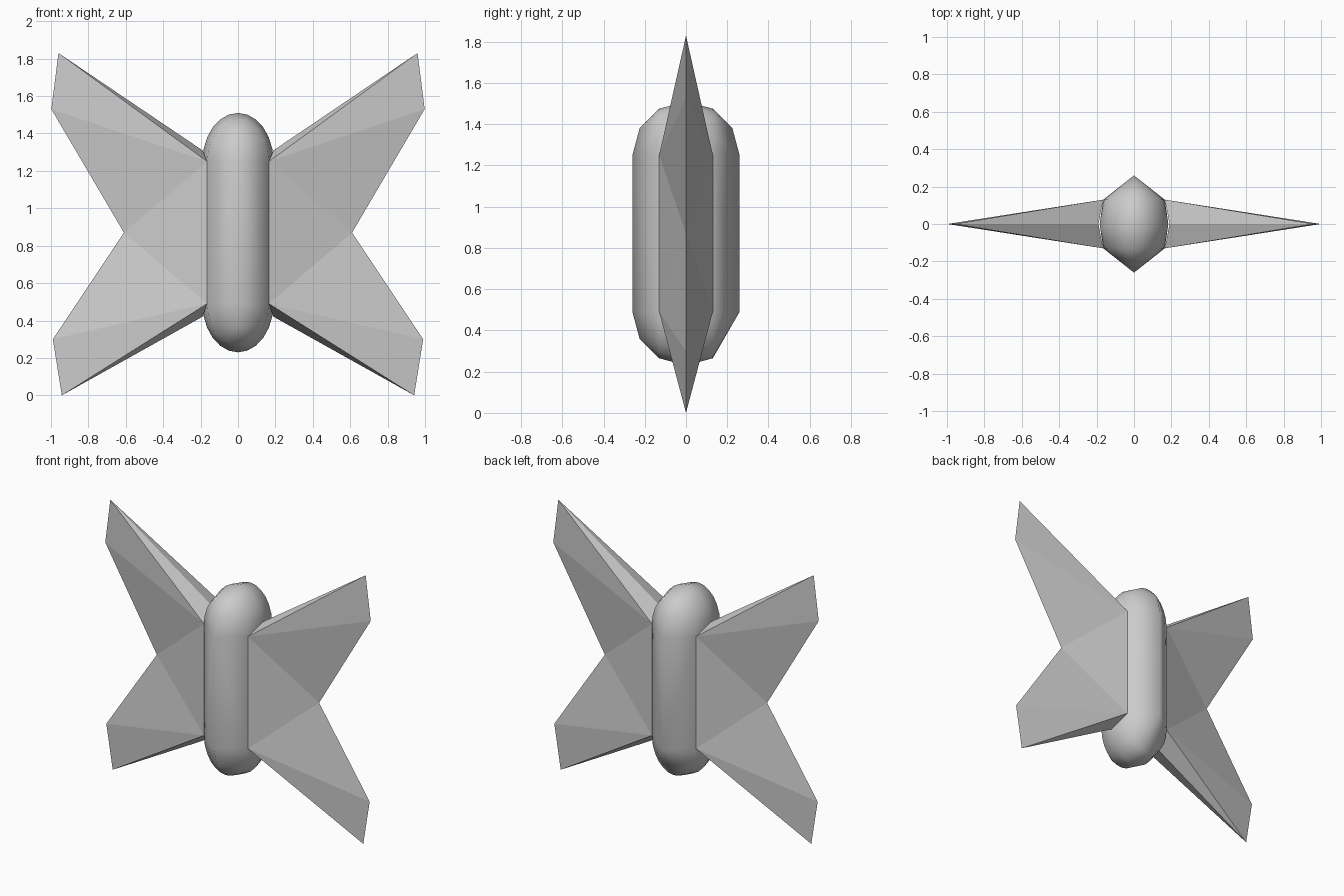
import bpy, bmesh
from math import sin, cos, radians

if "Cube" in bpy.data.objects:
    bpy.data.objects.remove(bpy.data.objects["Cube"])

RX, R = 0.19, 0.26          # half width, half depth / cap height
TOP, BOTTOM = 1.25, 0.49    # cap centre heights


def add_object(name, bm):
    bmesh.ops.recalc_face_normals(bm, faces=bm.faces[:])
    mesh = bpy.data.meshes.new(name)
    bm.to_mesh(mesh)
    bm.free()
    obj = bpy.data.objects.new(name, mesh)
    bpy.context.collection.objects.link(obj)
    return obj


# Capsule body: hull over arched ribs, with coarse depth and fine arches
points = []
for centre, up in ((TOP, 1), (BOTTOM, -1)):
    for lat in (-30, 0, 30):
        scale = cos(radians(lat))
        first = 15 if lat == 0 else 0
        for t in range(first, 181 - first, 15):
            a = radians(t)
            points.append((RX * scale * cos(a), R * sin(radians(lat)),
                           centre + up * R * scale * sin(a)))
    for side in (-1, 1):
        points.append((0, side * R, centre))
        # the lower back is a plain chamfer
        if not (side == 1 and up == -1):
            points.append((0, side * 0.225, centre + up * 0.13))

bm = bmesh.new()
for p in points:
    bm.verts.new(p)
bmesh.ops.convex_hull(bm, input=bm.verts[:])
bmesh.ops.dissolve_limit(bm, angle_limit=radians(1),
                         verts=bm.verts[:], edges=bm.edges[:])
body = add_object("body", bm)
for poly in body.data.polygons:
    poly.use_smooth = True


# Faceted wings: thick at the root, tapering to a thin outer edge
def wing(name, s):
    bm = bmesh.new()
    rim = [bm.verts.new((s * x, 0, z)) for x, z in (
        (0.19, 1.31), (0.96, 1.83), (0.998, 1.53), (0.61, 0.87),
        (0.99, 0.30), (0.942, 0.0), (0.19, 0.42))]
    for y in (-0.13, 0.13):
        upper = bm.verts.new((s * 0.165, y, TOP))
        lower = bm.verts.new((s * 0.165, y, BOTTOM))
        for i in range(3):
            bm.faces.new((upper, rim[i], rim[i + 1]))
            bm.faces.new((lower, rim[i + 3], rim[i + 4]))
        bm.faces.new((upper, rim[3], lower))
    return add_object(name, bm)


wing("right_wings", 1)
wing("left_wings", -1)
